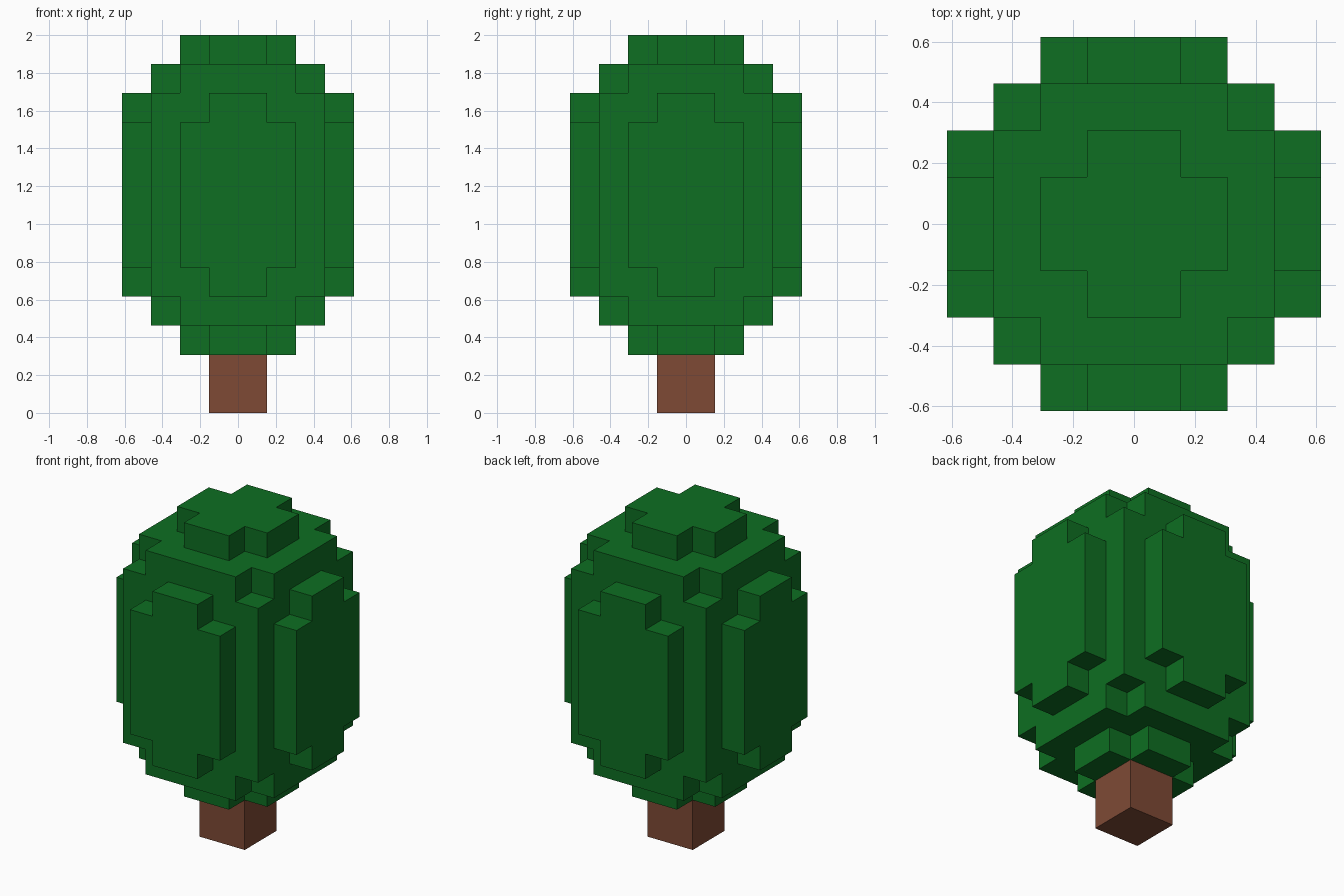
import bpy
import bmesh
from itertools import product
from mathutils import Vector

if "Cube" in bpy.data.objects:
    bpy.data.objects.remove(bpy.data.objects["Cube"])

U = 2 / 13  # one block


def material(name, rgb):
    mat = bpy.data.materials.new(name)
    mat.use_nodes = True
    mat.diffuse_color = (*rgb, 1)
    mat.node_tree.nodes["Principled BSDF"].inputs["Base Color"].default_value = (*rgb, 1)
    return mat


def add_object(name, bm, mat):
    mesh = bpy.data.meshes.new(name)
    bm.to_mesh(mesh)
    bm.free()
    mesh.materials.append(mat)
    obj = bpy.data.objects.new(name, mesh)
    bpy.context.collection.objects.link(obj)
    return obj


# Trunk: two blocks square, its top tucked into the leaves
bm = bmesh.new()
bmesh.ops.create_cube(bm, size=1)
bmesh.ops.scale(bm, vec=(2 * U, 2 * U, 2.5 * U), verts=bm.verts)
bmesh.ops.translate(bm, vec=(0, 0, 1.25 * U), verts=bm.verts)
add_object("trunk", bm, material("bark brown", (0.209, 0.0685, 0.0356)))

# Leaves: stepped ball of blocks, with a wide middle cell on each axis
side = [-4, -3, -2, -1, 1, 2, 3, 4]
height = [2, 3, 4, 5, 10, 11, 12, 13]
cuts = (side, side, height)


def filled(cell):
    return sum((i - 3) ** 2 for i in cell) <= 10


bm = bmesh.new()
for cell in product(range(7), repeat=3):
    if not filled(cell):
        continue
    for axis, step in product(range(3), (0, 1)):
        neighbour = list(cell)
        neighbour[axis] += 2 * step - 1
        if filled(neighbour):
            continue
        # Exposed side of this cell
        b, c = (axis + 1) % 3, (axis + 2) % 3
        ring = [(0, 0), (1, 0), (1, 1), (0, 1)]
        if step == 0:
            ring.reverse()
        corners = []
        for db, dc in ring:
            p = Vector()
            p[axis] = cuts[axis][cell[axis] + step] * U
            p[b] = cuts[b][cell[b] + db] * U
            p[c] = cuts[c][cell[c] + dc] * U
            corners.append(bm.verts.new(p))
        bm.faces.new(corners)
bmesh.ops.remove_doubles(bm, verts=bm.verts, dist=0.001)
add_object("leaves", bm, material("leaf green", (0.0044, 0.156, 0.016)))
